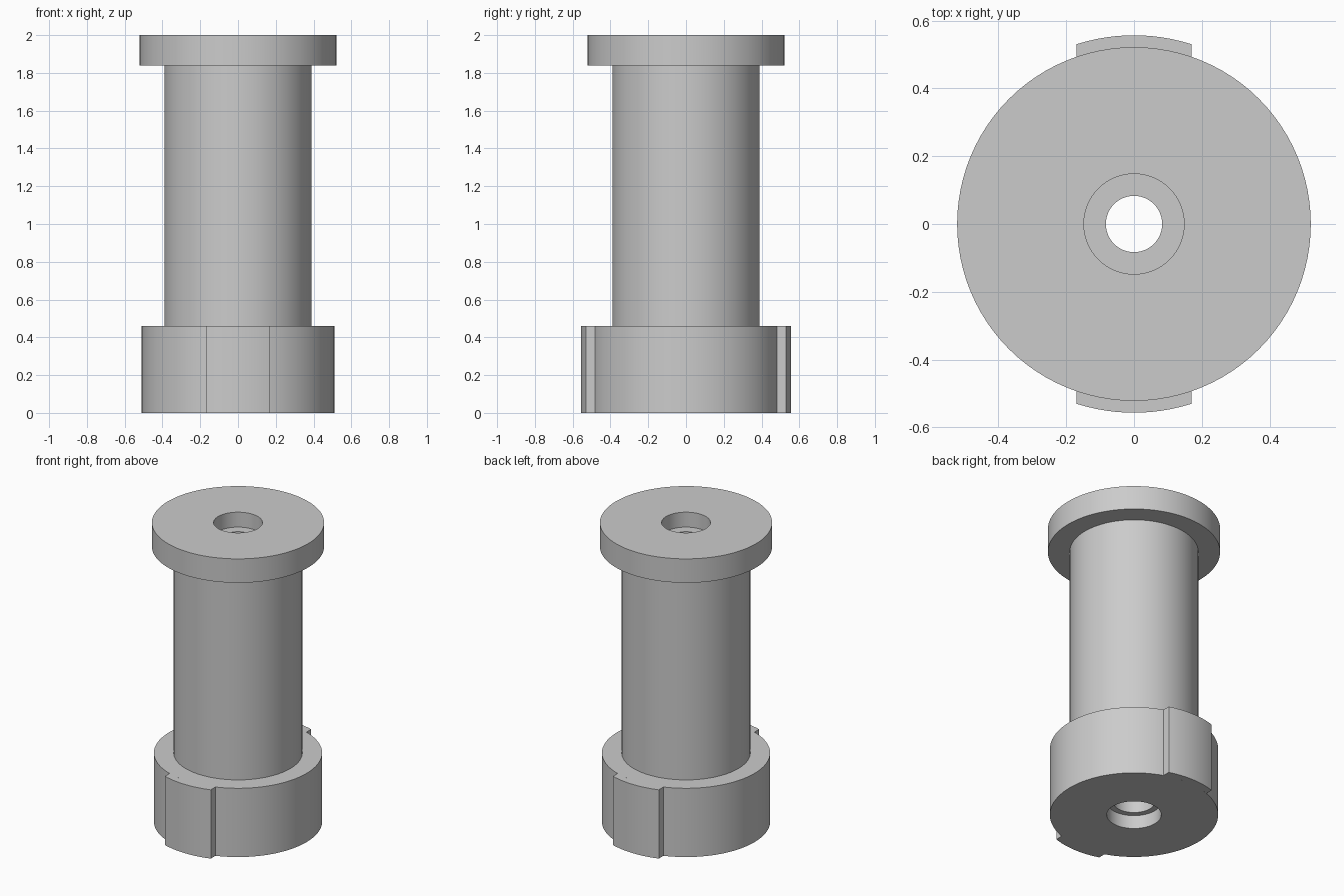
import bpy, bmesh
from math import radians, sqrt, pi, cos, sin

cube = bpy.data.objects.get("Cube")
if cube:
    bpy.data.objects.remove(cube, do_unlink=True)

grey = bpy.data.materials.new("plain_grey")
grey.use_nodes = True
colour = (0.6, 0.6, 0.6, 1)
grey.diffuse_color = colour
grey.node_tree.nodes["Principled BSDF"].inputs["Base Color"].default_value = colour


def finish(bm, name):
    """Turn a bmesh into a smooth-shaded object with sharp edges kept."""
    bmesh.ops.recalc_face_normals(bm, faces=bm.faces)
    mesh = bpy.data.meshes.new(name)
    bm.to_mesh(mesh)
    bm.free()
    mesh.materials.append(grey)
    obj = bpy.data.objects.new(name, mesh)
    bpy.context.collection.objects.link(obj)
    bpy.ops.object.select_all(action='DESELECT')
    obj.select_set(True)
    bpy.context.view_layer.objects.active = obj
    bpy.ops.object.shade_smooth_by_angle(angle=radians(30))
    return obj


def lathe(name, profile, steps=96):
    """Revolve a closed (radius, height) profile around z."""
    bm = bmesh.new()
    verts = [bm.verts.new((r, 0, z)) for r, z in profile]
    edges = [bm.edges.new((verts[i - 1], verts[i])) for i in range(len(verts))]
    bmesh.ops.spin(bm, geom=verts + edges, cent=(0, 0, 0), axis=(0, 0, 1),
                   angle=2 * pi, steps=steps, use_merge=True)
    bmesh.ops.remove_doubles(bm, verts=bm.verts, dist=1e-5)
    return finish(bm, name)


# Body: wide base, shaft and top flange, with a stepped bore right through
lathe("spool_body", [
    (0.165, 0), (0.51, 0), (0.51, 0.46), (0.39, 0.46),
    (0.39, 1.84), (0.522, 1.84), (0.522, 2), (0.148, 2),
    (0.148, 1.9), (0.083, 1.9), (0.083, 0.46), (0.127, 0.46),
    (0.127, 0.09), (0.165, 0.09)])


# Keys: straight-sided raised pads with a curved face, front and back of base
def key(name, side, half=0.17, inner=0.51, outer=0.557, height=0.46, n=12):
    xs = [half * (2 * i / n - 1) for i in range(n + 1)]
    outline = [(x, sqrt(outer ** 2 - x * x)) for x in xs]
    outline += [(x, sqrt(inner ** 2 - x * x)) for x in reversed(xs)]
    bm = bmesh.new()
    face = bm.faces.new([bm.verts.new((x, side * y, 0)) for x, y in outline])
    top = bmesh.ops.extrude_face_region(bm, geom=[face])["geom"]
    bmesh.ops.translate(bm, vec=(0, 0, height),
                        verts=[v for v in top if isinstance(v, bmesh.types.BMVert)])
    finish(bm, name)


key("front_key", -1)
key("back_key", 1)
